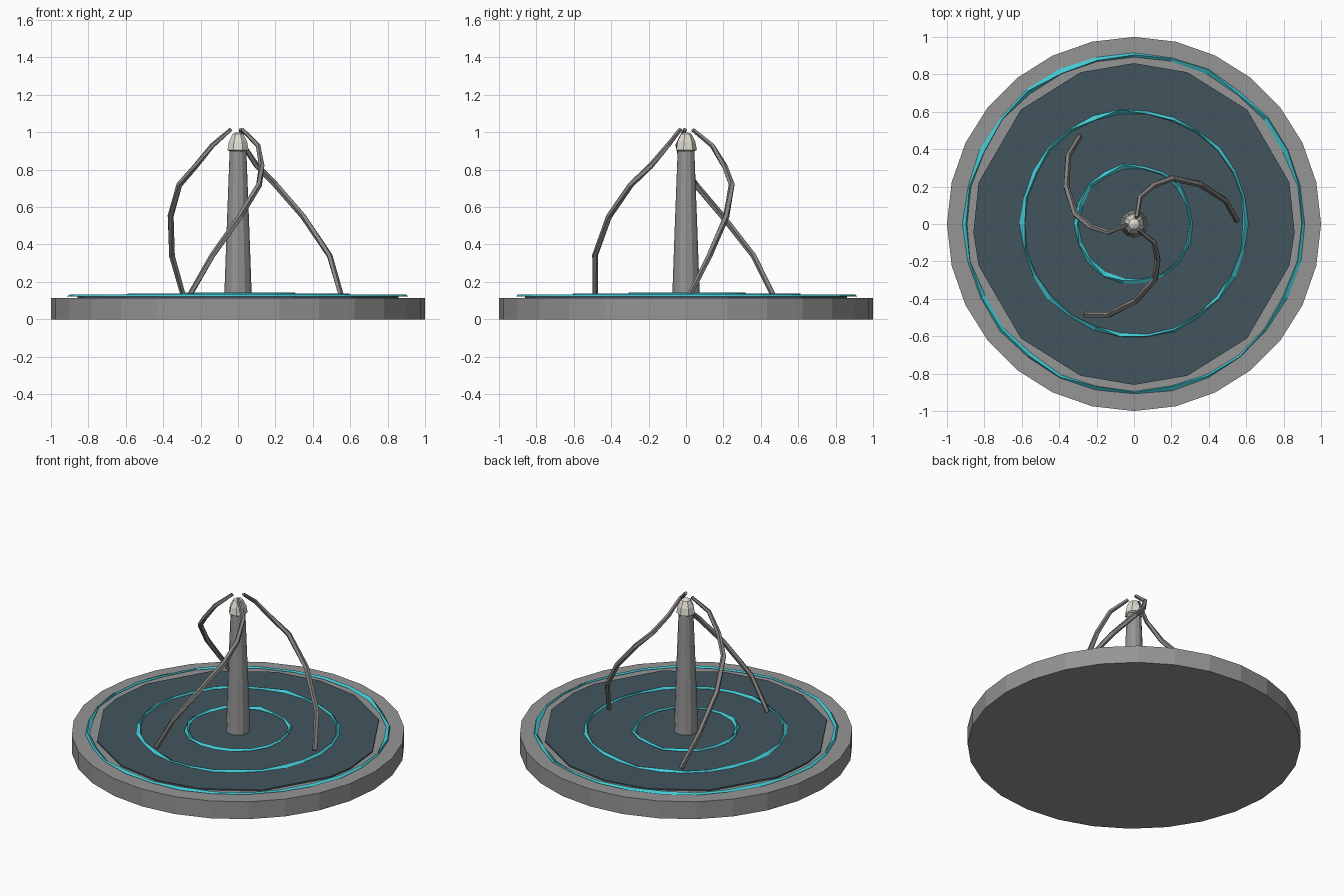
import bpy
import bmesh
import math
import random
from mathutils import Matrix, Vector

random.seed(4)
if "Cube" in bpy.data.objects:
    bpy.data.objects.remove(bpy.data.objects["Cube"])


def material(name, r, g, b):
    m = bpy.data.materials.new(name)
    m.use_nodes = True
    m.diffuse_color = (r, g, b, 1)
    m.node_tree.nodes["Principled BSDF"].inputs["Base Color"].default_value = (r, g, b, 1)
    return m


STONE = material("grey stone", 0.30, 0.30, 0.30)
METAL = material("warm grey metal", 0.25, 0.235, 0.23)
WATER = material("dark teal pool", 0.055, 0.09, 0.11)
CYAN = material("bright cyan", 0.055, 0.58, 0.65)
IVORY = material("ivory", 0.75, 0.72, 0.65)


def loft(name, rings, mat, closed=False):
    """Skin a list of equal-sized vertex rings; cap the ends unless closed."""
    bm = bmesh.new()
    loops = [[bm.verts.new(p) for p in ring] for ring in rings]
    n = len(loops[0])
    pairs = list(zip(loops, loops[1:]))
    if closed:
        pairs.append((loops[-1], loops[0]))
    for a, b in pairs:
        for i in range(n):
            j = (i + 1) % n
            bm.faces.new((a[i], a[j], b[j], b[i]))
    if not closed:
        bm.faces.new(loops[0][::-1])
        bm.faces.new(loops[-1])
    bmesh.ops.recalc_face_normals(bm, faces=bm.faces)
    mesh = bpy.data.meshes.new(name)
    bm.to_mesh(mesh)
    bm.free()
    mesh.materials.append(mat)
    ob = bpy.data.objects.new(name, mesh)
    bpy.context.collection.objects.link(ob)
    return ob


def circle(r, z, angles):
    return [(r * math.sin(a), r * math.cos(a), z) for a in angles]


def turned(name, profile, sides, mat):
    angles = [math.tau * i / sides for i in range(sides)]
    return loft(name, [circle(r, z, angles) for r, z in profile], mat)


# Round plinth
turned("plinth", [(1.0, 0), (1.0, 0.115)], 28, STONE)

# Pool surface with uneven facets, symmetric left and right
half = [19.4, 44.7, 75, 93, 105, 135.3, 160.6]
pool_angles = [math.radians(a) for a in [0] + half + [180] + [360 - a for a in half[::-1]]]
loft("pool_surface", [circle(0.86, z, pool_angles) for z in (0.11, 0.124)], WATER)


# Ripple rings: thin triangular tubes with slightly uneven width
def ripple(name, radius, z, sides):
    rings = []
    for i in range(sides):
        a = math.tau * i / sides
        w = random.uniform(0.006, 0.015)
        r = radius + random.uniform(-0.006, 0.006)
        section = [(-w, -0.006), (w, -0.006), (random.uniform(-w, w), 0.006)]
        rings.append([((r + d) * math.cos(a), (r + d) * math.sin(a), z + h)
                      for d, h in section])
    loft(name, rings, CYAN, closed=True)


ripple("inner_ripple", 0.31, 0.137, 18)
ripple("middle_ripple", 0.60, 0.132, 26)
ripple("outer_ripple", 0.90, 0.127, 28)

# Tapered column and its cap
turned("column", [(0.074, 0.11), (0.060, 0.5), (0.044, 0.92)], 12, STONE)
turned("column_cap", [(0.04, 0.895), (0.058, 0.905), (0.05, 0.95), (0.03, 0.99), (0.008, 1.0)],
       7, IVORY)

# Three swirling arms arching from the cap down to the pool
path = [Vector(p) for p in [
    (0.015, 0.035, 1.015), (0.03, 0.14, 0.93), (0.10, 0.205, 0.82), (0.20, 0.245, 0.72),
    (0.35, 0.215, 0.55), (0.49, 0.125, 0.34), (0.55, 0.02, 0.13)]]
radii = [0.011, 0.014, 0.016, 0.017, 0.017, 0.016, 0.015]
for k in range(3):
    turn = Matrix.Rotation(math.tau * k / 3, 3, "Z")
    rings = []
    for i, p in enumerate(path):
        along = (path[min(i + 1, len(path) - 1)] - path[max(i - 1, 0)]).normalized()
        side = along.cross(Vector((0, 0, 1))).normalized()
        up = side.cross(along)
        rings.append([turn @ (p + radii[i] * (math.cos(t) * side + math.sin(t) * up))
                      for t in (math.tau * s / 5 for s in range(5))])
    loft(f"swirl_arm_{k + 1}", rings, METAL)
